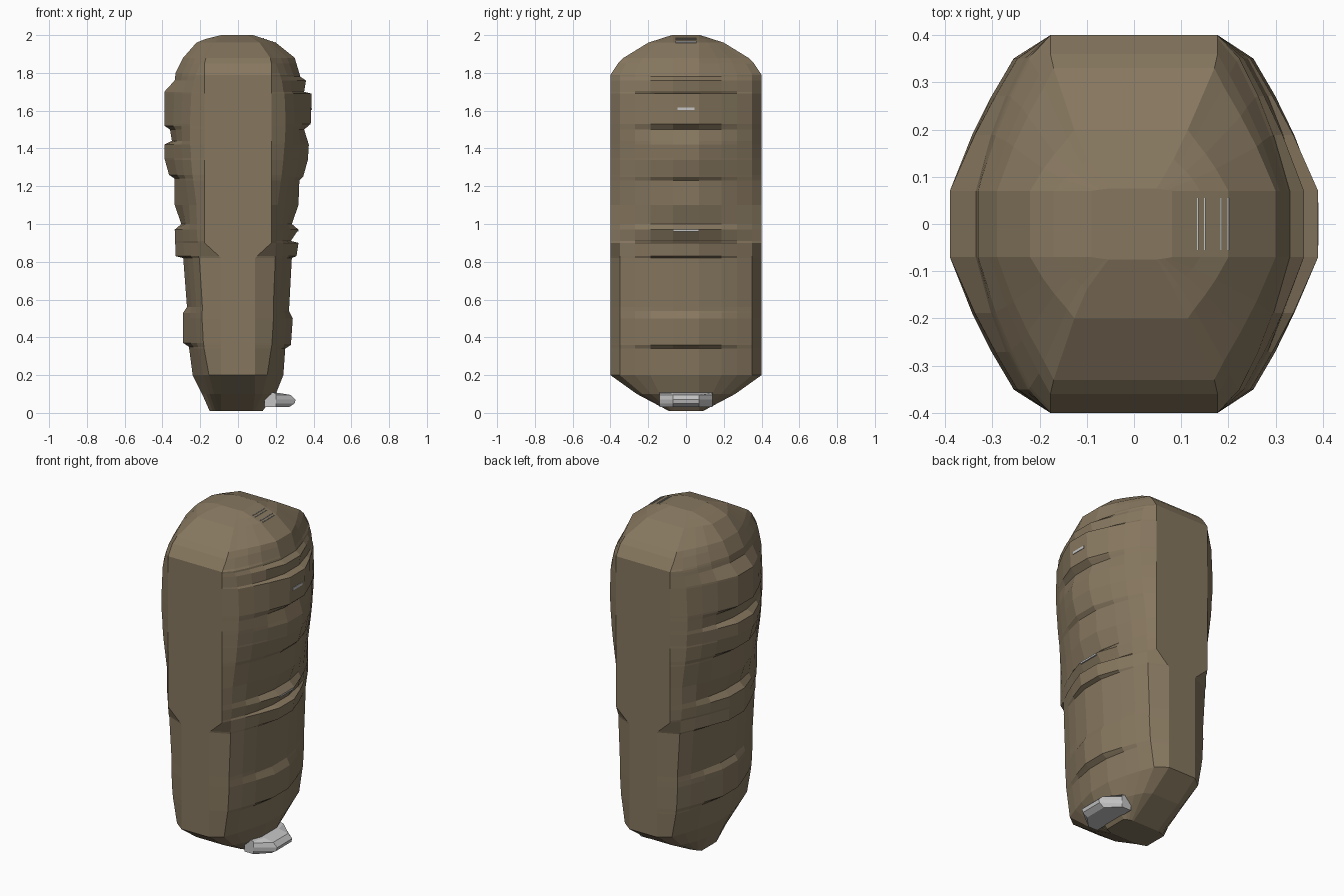
import bpy, bmesh

cube = bpy.data.objects.get("Cube")
if cube:
    bpy.data.objects.remove(cube, do_unlink=True)


def material(name, rgb):
    m = bpy.data.materials.new(name)
    m.use_nodes = True
    color = (*rgb, 1)
    m.diffuse_color = color
    m.node_tree.nodes["Principled BSDF"].inputs["Base Color"].default_value = color
    return m


brown = material("earth brown", (.24, .185, .115))
grey = material("pale grey", (.56, .56, .56))


def finish(bm, name, mat):
    bmesh.ops.recalc_face_normals(bm, faces=bm.faces)
    mesh = bpy.data.meshes.new(name)
    bm.to_mesh(mesh)
    bm.free()
    mesh.materials.append(mat)
    obj = bpy.data.objects.new(name, mesh)
    bpy.context.collection.objects.link(obj)
    return obj


def loft(bm, rings):
    rows = [[bm.verts.new(p) for p in ring] for ring in rings]
    n = len(rows[0])
    for a, b in zip(rows, rows[1:]):
        for i in range(n):
            j = (i + 1) % n
            bm.faces.new((a[i], a[j], b[j], b[i]))
    bm.faces.new(rows[0][::-1])
    bm.faces.new(rows[-1])


def sample(curve, z):
    if z <= curve[0][0]:
        return curve[0][1]
    for (z0, v0), (z1, v1) in zip(curve, curve[1:]):
        if z <= z1:
            return v0 + (v1 - v0) * (z - z0) / (z1 - z0)
    return curve[-1][1]


def smooth(curve, z):
    reach = min(.12, z * .5, (2 - z) * .5)
    return sum(sample(curve, z + reach * k / 3) for k in range(-3, 4)) / 7


# Ledged outlines of the two sides, as height and distance from the middle
right_side = [(.01, .15), (.1, .19), (.2, .24), (.35, .26), (.37, .29), (.53, .29),
              (.56, .27), (.82, .29), (.83, .33), (.97, .335), (1, .3), (1.1, .335),
              (1.24, .335), (1.26, .365), (1.35, .39), (1.42, .39), (1.44, .35),
              (1.5, .36), (1.52, .39), (1.7, .39), (1.76, .335), (1.8, .33),
              (1.88, .29), (1.96, .22), (1.98, .17), (2, .09)]
left_side = [(.01, .13), (.1, .2), (.2, .24), (.34, .25), (.36, .28), (.5, .29),
             (.54, .27), (.82, .285), (.83, .31), (.9, .32), (.91, .28), (.97, .32),
             (1, .285), (1.1, .32), (1.23, .325), (1.25, .345), (1.34, .37),
             (1.42, .375), (1.5, .35), (1.53, .385), (1.69, .39), (1.7, .35),
             (1.76, .36), (1.78, .33), (1.88, .3), (1.96, .2), (2, .08)]
depth = [(.01, .09), (.1, .26), (.2, .4), (1.79, .4), (1.85, .36), (1.88, .33),
         (1.96, .2), (2, .075)]
panel = [(.82, .09), (.9, .177)]
# Cross section: depth share, width share, ledge strength
section = [(0, 1, 1), (.36, .89, .5), (.61, .79, .15), (.85, .67, 0)]


def quarter(curve, z, sx, sy):
    d = sample(depth, z)
    sharp, soft = sample(curve, z), smooth(curve, z)
    points = []
    for share, width, strength in section:
        x = width * (soft + (sharp - soft) * strength)
        points.append((sx * x, sy * (.07 + share * (d - .07)), z))
    points.append((sx * min(sample(panel, z), .6 * soft), sy * d, z))
    return points


# Lumpy body with flat front and back
heights = sorted({z for curve in (right_side, left_side, depth, panel) for z, _ in curve})
rings = [quarter(left_side, z, 1, 1) + quarter(right_side, z, -1, 1)[::-1]
         + quarter(right_side, z, -1, -1) + quarter(left_side, z, 1, -1)[::-1]
         for z in heights]
bm = bmesh.new()
loft(bm, rings)
finish(bm, "lumpy_body", brown)

# Rounded tab at the foot, with flanks that taper back to the body
tab = [(.14, .03), (.27, .03), (.3, .05), (.305, .07), (.28, .095), (.22, .105), (.14, .115)]
bm = bmesh.new()
flank = [(min(x, .2), z) for x, z in tab]
loft(bm, [[(x, y, z) for x, z in (tab if abs(y) < .1 else flank)]
          for y in (-.14, -.07, .07, .14)])
finish(bm, "foot_tab", grey)


# Thin pale slivers on the ledges
def plate(name, center, size):
    bm = bmesh.new()
    bmesh.ops.create_cube(bm, size=1)
    bmesh.ops.scale(bm, vec=size, verts=bm.verts)
    bmesh.ops.translate(bm, vec=center, verts=bm.verts)
    finish(bm, name, grey)


plate("upper_sliver", (sample(left_side, 1.61), 0, 1.61), (.006, .09, .015))
plate("middle_sliver", (sample(left_side, .965), 0, .965), (.008, .13, .01))
for i, x in enumerate((.135, .15, .185, .2)):
    plate(f"crown_sliver_{i + 1}", (x, 0, 1.96 + .04 * (.2 - x) / .12), (.003, .11, .006))
